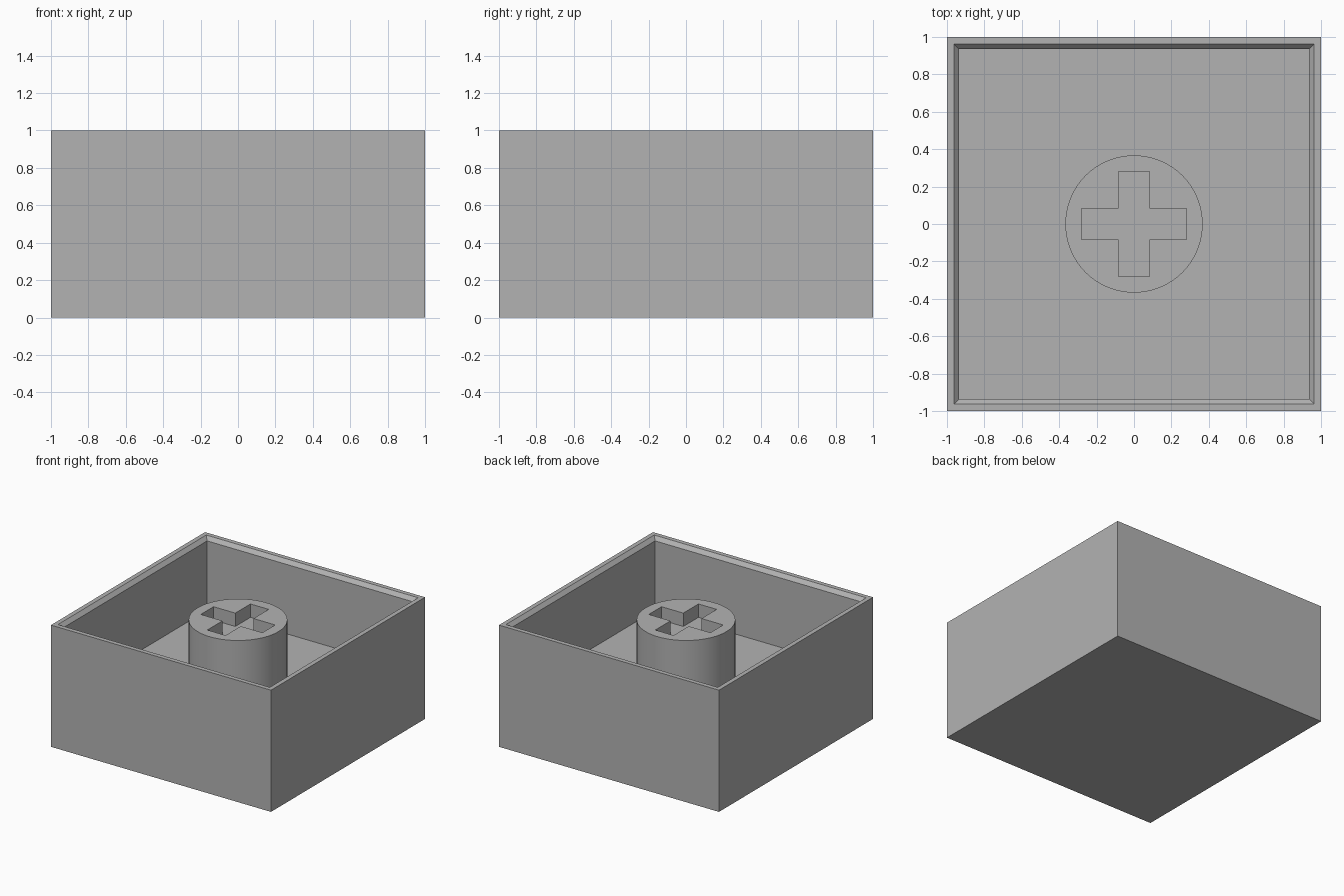
import bpy, bmesh, math

if "Cube" in bpy.data.objects:
    bpy.data.objects.remove(bpy.data.objects["Cube"])

FLOOR, STEM_TOP, SLOT_FLOOR = 0.40, 0.93, 0.82
STEM_RADIUS = 0.367
SLOT_HALF_WIDTH, SLOT_REACH = 0.083, 0.28

grey = bpy.data.materials.new("plain grey")
grey.use_nodes = True
colour = (0.45, 0.45, 0.45, 1)
grey.diffuse_color = colour
grey.node_tree.nodes["Principled BSDF"].inputs["Base Color"].default_value = colour


def loft(name, rings):
    """Join matching outlines into a closed solid."""
    bm = bmesh.new()
    loops = [[bm.verts.new(p) for p in ring] for ring in rings]
    n = len(loops[0])
    for a, b in zip(loops, loops[1:]):
        for i in range(n):
            j = (i + 1) % n
            bm.faces.new((a[i], a[j], b[j], b[i]))
    bm.faces.new(loops[0][::-1])
    bm.faces.new(loops[-1])
    bmesh.ops.recalc_face_normals(bm, faces=bm.faces)
    mesh = bpy.data.meshes.new(name)
    bm.to_mesh(mesh)
    bm.free()
    mesh.materials.append(grey)
    obj = bpy.data.objects.new(name, mesh)
    bpy.context.collection.objects.link(obj)
    return obj


def square(half, z):
    return [(sx * half, sy * half, z) for sx, sy in ((-1, -1), (1, -1), (1, 1), (-1, 1))]


def circle(radius, z, sides=96):
    angles = [math.tau * i / sides for i in range(sides)]
    return [(radius * math.cos(a), radius * math.sin(a), z) for a in angles]


def cross(z):
    w, r = SLOT_HALF_WIDTH, SLOT_REACH
    points = []
    x_y = [(r, -w), (r, w), (w, w)]
    for _ in range(4):
        points += [(x, y, z) for x, y in x_y]
        x_y = [(-y, x) for x, y in x_y]
    return points


# Open box: outer walls, flat rim, chamfered inner lip, inner walls and floor
loft("open_box", [square(1, 0), square(1, 1), square(0.963, 1),
                  square(0.935, 0.97), square(0.935, FLOOR)])

# Round stem rising from the floor
stem = loft("stem", [circle(STEM_RADIUS, FLOOR), circle(STEM_RADIUS, STEM_TOP)])

# Cross-shaped slot in the top of the stem
cutter = loft("cross_slot_cutter", [cross(SLOT_FLOOR), cross(STEM_TOP + 0.1)])
slot = stem.modifiers.new("cross_slot", "BOOLEAN")
slot.operation = "DIFFERENCE"
slot.solver = "EXACT"
slot.object = cutter

bpy.ops.object.select_all(action="DESELECT")
stem.select_set(True)
bpy.context.view_layer.objects.active = stem
bpy.ops.object.modifier_apply(modifier=slot.name)
bpy.data.objects.remove(cutter)
bpy.ops.object.shade_smooth_by_angle(angle=math.radians(30))
